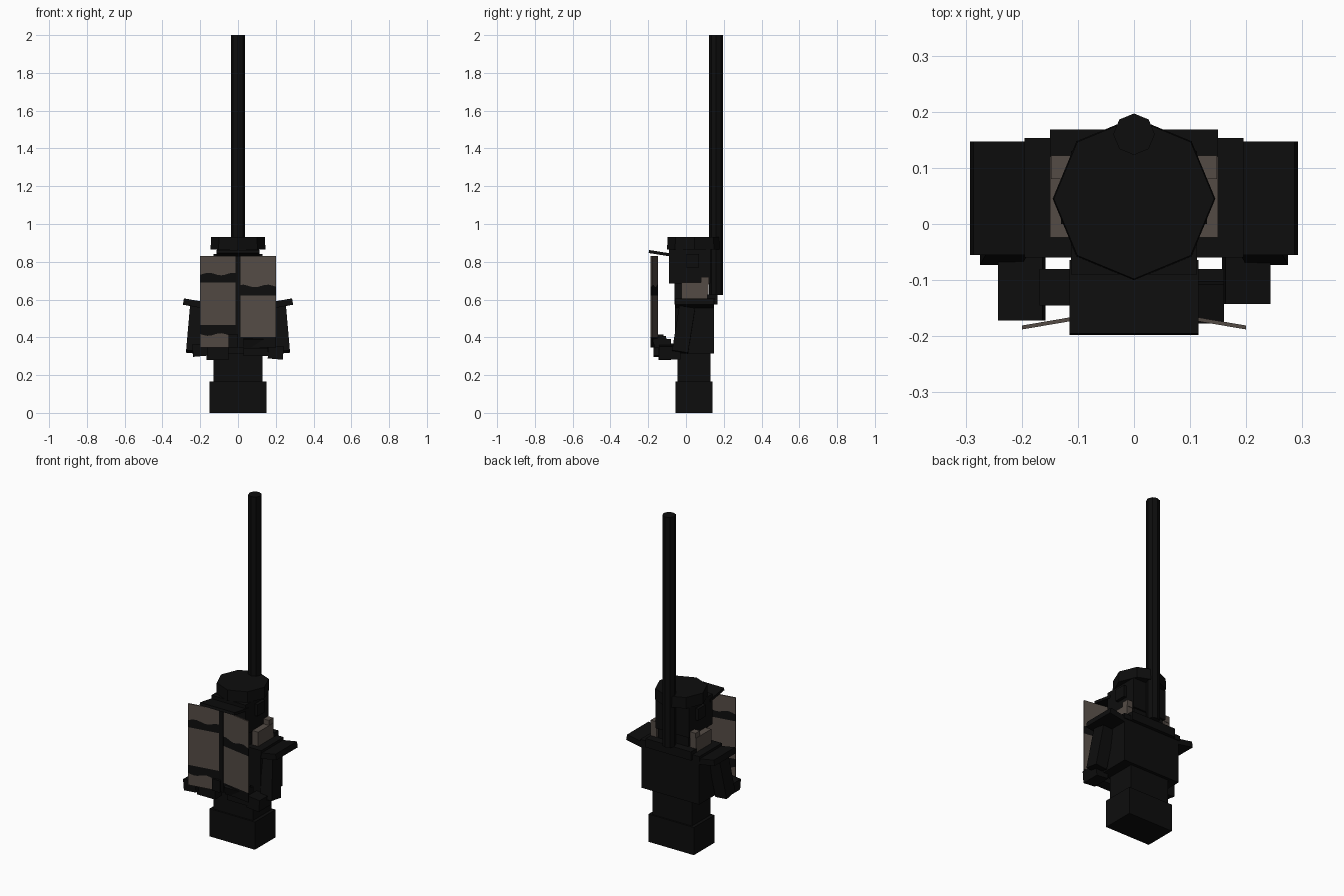
import bpy, bmesh, math
from mathutils import Euler, Vector

cube = bpy.data.objects.get("Cube")
if cube:
    bpy.data.objects.remove(cube, do_unlink=True)


def material(name, rgb):
    m = bpy.data.materials.new(name)
    m.use_nodes = True
    m.diffuse_color = (*rgb, 1)
    m.node_tree.nodes["Principled BSDF"].inputs["Base Color"].default_value = (*rgb, 1)
    return m


DARK = material("soot_black", (0.004, 0.004, 0.004))
BROWN = material("dusty_brown", (0.088, 0.071, 0.060))


def finish(name, bm, *mats):
    bmesh.ops.recalc_face_normals(bm, faces=bm.faces)
    mesh = bpy.data.meshes.new(name)
    bm.to_mesh(mesh)
    bm.free()
    for m in mats:
        mesh.materials.append(m)
    obj = bpy.data.objects.new(name, mesh)
    bpy.context.collection.objects.link(obj)
    return obj


def box(name, x, y, z, mat=DARK, rot=(0, 0, 0)):
    """Box from (min, max) ranges, turned in degrees about its centre."""
    bm = bmesh.new()
    bmesh.ops.create_cube(bm, size=1)
    bmesh.ops.scale(bm, vec=[r[1] - r[0] for r in (x, y, z)], verts=bm.verts)
    obj = finish(name, bm, mat)
    obj.location = [sum(r) / 2 for r in (x, y, z)]
    obj.rotation_euler = Euler([math.radians(a) for a in rot])
    return obj


def pair(name, x, y, z, mat=DARK, rot=(0, 0, 0)):
    """Mirrored boxes on both sides; x is given for the left."""
    box("left_" + name, x, y, z, mat, rot)
    box("right_" + name, (-x[1], -x[0]), y, z, mat, (rot[0], -rot[1], -rot[2]))


def octagon(name, y, z, radius, top_radius=None):
    bm = bmesh.new()
    bmesh.ops.create_cone(bm, cap_ends=True, segments=8, radius1=radius,
                          radius2=top_radius or radius, depth=z[1] - z[0])
    obj = finish(name, bm, DARK)
    obj.location = (0, y, sum(z) / 2)
    return obj


# Lower body
box("boots", (-0.15, 0.15), (-0.055, 0.14), (0, 0.165))
box("legs", (-0.13, 0.13), (-0.045, 0.13), (0.165, 0.33))
box("torso", (-0.19, 0.19), (-0.058, 0.148), (0.315, 0.59))
box("shoulder_yoke", (-0.195, 0.195), (-0.06, 0.153), (0.575, 0.605))

# Collar and shoulder pads
box("back_collar", (-0.15, 0.15), (0.11, 0.168), (0.575, 0.627))
pair("collar_side", (0.11, 0.15), (-0.024, 0.12), (0.6, 0.69), BROWN)
pair("collar_tab", (0.112, 0.148), (0.08, 0.122), (0.68, 0.72), BROWN)
pair("shoulder_pad", (0.17, 0.29), (-0.055, 0.147), (0.562, 0.596), rot=(0, -10, 0))

# Head and cap
box("jaw", (-0.1, 0.1), (-0.06, 0.12), (0.6, 0.69))
box("head", (-0.112, 0.112), (-0.09, 0.13), (0.685, 0.866))
pair("ear_pad", (0.105, 0.13), (0.0, 0.07), (0.77, 0.84))
octagon("cap", 0.045, (0.865, 0.93), 0.145, 0.143)
box("cap_peak", (-0.115, 0.115), (-0.197, -0.065), (0.836, 0.852), rot=(-9, 0, 0))

# Tall pole carried on the back
octagon("tall_pole", 0.16, (0.625, 2), 0.037)

# Arms slope forward to hands that hold the sheets
pair("upper_arm", (0.19, 0.265), (-0.055, 0.03), (0.32, 0.56), rot=(-9, -5, 0))
box("left_forearm", (0.16, 0.24), (-0.143, -0.03), (0.285, 0.355), rot=(0, 5, 0))
box("right_forearm", (-0.24, -0.16), (-0.172, -0.03), (0.3, 0.365), rot=(0, -5, 0))
box("left_hand", (0.03, 0.16), (-0.145, -0.08), (0.3, 0.39))
box("right_hand", (-0.168, -0.05), (-0.145, -0.08), (0.28, 0.39))
box("left_fingers", (0.03, 0.16), (-0.172, -0.1), (0.35, 0.4), rot=(15, 0, 0))
box("right_thumb", (-0.05, 0.0), (-0.172, -0.12), (0.345, 0.415))


def sheet(name, side, levels, wavy):
    """Folded sheet of stacked strips, alternately brown and dark."""
    steps, thick = 10, 0.007
    bm = bmesh.new()
    for i in range(len(levels) - 1):
        rows = []
        for s in range(steps + 1):
            u = s / steps
            x = side * (0.012 + 0.188 * u)
            y = -0.156 - 0.032 * u
            ring = []
            for k, depth in ((i, 0), (i, thick), (i + 1, thick), (i + 1, 0)):
                wave = 0.007 * math.sin(9 * u + k) if k in wavy else 0
                ring.append(bm.verts.new((x, y + depth, levels[k] + wave)))
            rows.append(ring)
        faces = [bm.faces.new(rows[0]), bm.faces.new(rows[-1][::-1])]
        for a, b in zip(rows, rows[1:]):
            for j in range(4):
                n = (j + 1) % 4
                faces.append(bm.faces.new((a[j], a[n], b[n], b[j])))
        for f in faces:
            f.material_index = i % 2
    finish(name, bm, BROWN, DARK)


sheet("right_sheet", -1, (0.83, 0.735, 0.69, 0.465, 0.415, 0.345), (1, 4))
sheet("left_sheet", 1, (0.83, 0.672, 0.622, 0.402, 0.345), (1,))
box("sheet_fold", (-0.012, 0.012), (-0.16, -0.149), (0.345, 0.83))
